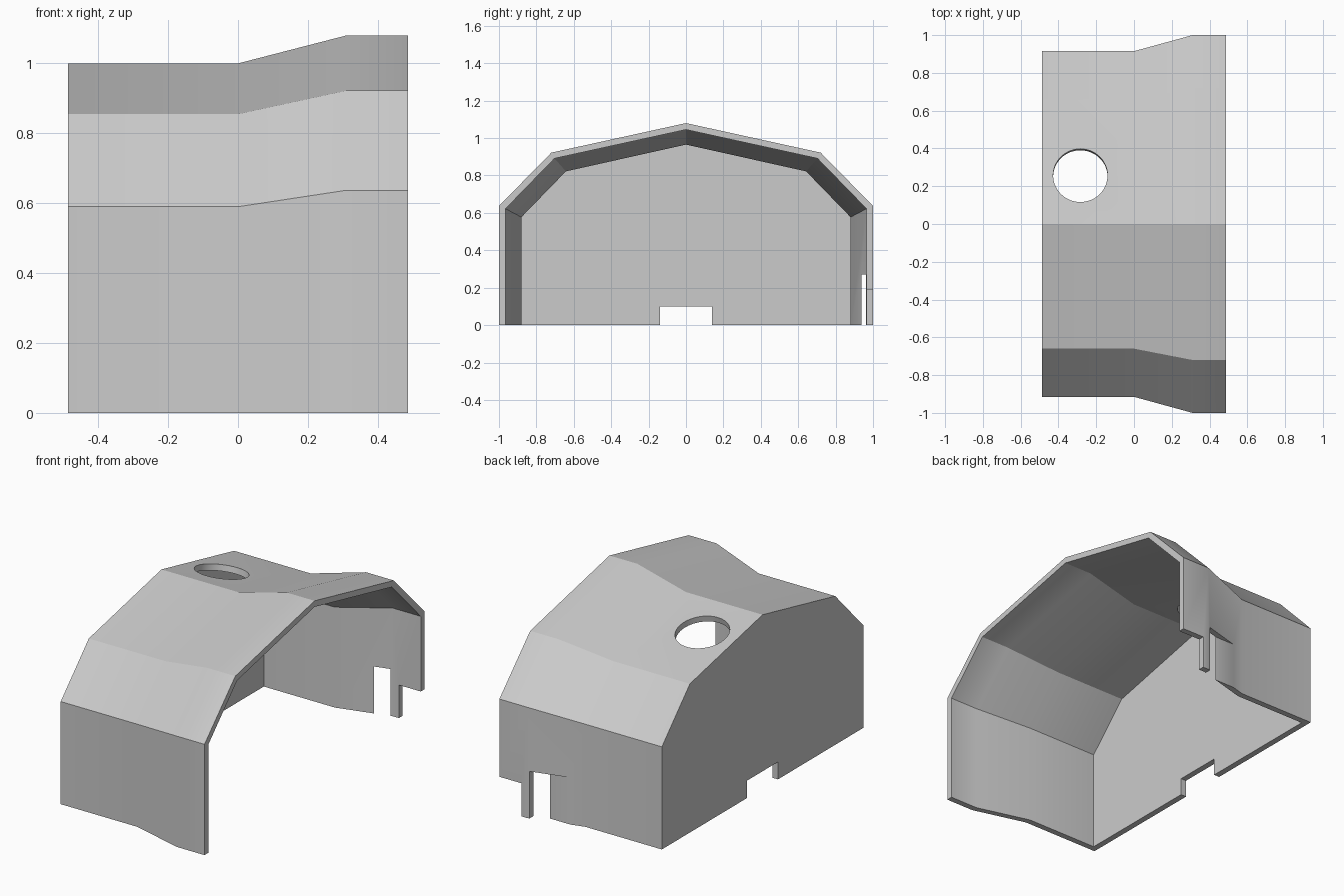
import bpy
import bmesh
import math
from mathutils import Vector

if "Cube" in bpy.data.objects:
    bpy.data.objects.remove(bpy.data.objects["Cube"], do_unlink=True)

grey = bpy.data.materials.new("light grey")
grey.use_nodes = True
colour = (0.6, 0.6, 0.6, 1)
grey.diffuse_color = colour
grey.node_tree.nodes["Principled BSDF"].inputs["Base Color"].default_value = colour

# Half profiles (y, z) from the foot to the ridge
OUTER_SMALL = [(0.915, 0), (0.915, 0.59), (0.66, 0.855), (0, 1.0)]
OUTER_LARGE = [(1.0, 0), (1.0, 0.637), (0.72, 0.922), (0, 1.08)]
INNER_SMALL = [(0.88, 0), (0.88, 0.577), (0.642, 0.822), (0, 0.965)]
INNER_LARGE = [(0.965, 0), (0.965, 0.622), (0.703, 0.891), (0, 1.045)]
CLOSED_X, OPEN_X, WALL = -0.487, 0.487, 0.035
BEND_START, BEND_END = 0.0, 0.31


def ring(bm, x, half):
    full = half + [(-y, z) for y, z in reversed(half[:-1])]
    return [bm.verts.new((x, y, z)) for y, z in full]


def bridge(bm, a, b):
    for i in range(len(a) - 1):
        bm.faces.new((a[i], a[i + 1], b[i + 1], b[i]))


def skin(bm, start, small, large):
    stations = [(start, small), (BEND_START, small), (BEND_END, large), (OPEN_X, large)]
    rings = [ring(bm, x, half) for x, half in stations]
    for a, b in zip(rings, rings[1:]):
        bridge(bm, a, b)
    bm.faces.new(rings[0])
    return rings


# Hollow cover: two skins, joined around the open end and along the foot
bm = bmesh.new()
outer = skin(bm, CLOSED_X, OUTER_SMALL, OUTER_LARGE)
inner = skin(bm, CLOSED_X + WALL, INNER_SMALL, INNER_LARGE)
bridge(bm, outer[-1], inner[-1])
for end in (0, -1):
    bridge(bm, [r[end] for r in outer], [r[end] for r in inner])
bm.faces.new((outer[0][0], outer[0][-1], inner[0][-1], inner[0][0]))
bmesh.ops.recalc_face_normals(bm, faces=bm.faces[:])
mesh = bpy.data.meshes.new("cover_shell")
bm.to_mesh(mesh)
bm.free()
shell = bpy.data.objects.new("cover_shell", mesh)
bpy.context.collection.objects.link(shell)
mesh.materials.append(grey)


def cut(cutter):
    cutter.hide_render = True
    cutter.data.materials.append(grey)
    bpy.ops.object.select_all(action="DESELECT")
    shell.select_set(True)
    bpy.context.view_layer.objects.active = shell
    mod = shell.modifiers.new("cut", "BOOLEAN")
    mod.operation = "DIFFERENCE"
    mod.solver = "EXACT"
    mod.object = cutter
    bpy.ops.object.modifier_apply(modifier=mod.name)
    bpy.data.objects.remove(cutter, do_unlink=True)


def cut_box(name, low, high):
    low, high = Vector(low), Vector(high)
    bpy.ops.mesh.primitive_cube_add(size=1, location=(low + high) / 2)
    box = bpy.context.object
    box.name = name
    box.scale = high - low
    bpy.context.view_layer.update()
    cut(box)


# Notch in the end wall, slot and corner step in the rear wall
cut_box("end_notch", (-0.6, -0.14, -0.1), (-0.4, 0.14, 0.1))
cut_box("rear_slot", (0.0, 0.937, -0.1), (0.297, 1.1, 0.27))
cut_box("rear_step", (0.347, 0.937, -0.1), (0.6, 1.1, 0.19))

# Round hole square to the roof slope
slope = math.atan2(1.0 - 0.855, 0.66)
hole_y = 0.257
bpy.ops.mesh.primitive_cylinder_add(
    vertices=64, radius=0.144, depth=0.2,
    location=(-0.284, hole_y, 1.0 - hole_y * math.tan(slope)),
    rotation=(-slope, 0, 0))
bpy.context.object.name = "roof_hole"
bpy.context.view_layer.update()
cut(bpy.context.object)

# Soft bends, sharp folds
bpy.ops.object.select_all(action="DESELECT")
shell.select_set(True)
bpy.context.view_layer.objects.active = shell
bpy.ops.object.shade_smooth_by_angle(angle=math.radians(22))
weighted = shell.modifiers.new("weighted_normals", "WEIGHTED_NORMAL")
weighted.keep_sharp = True
